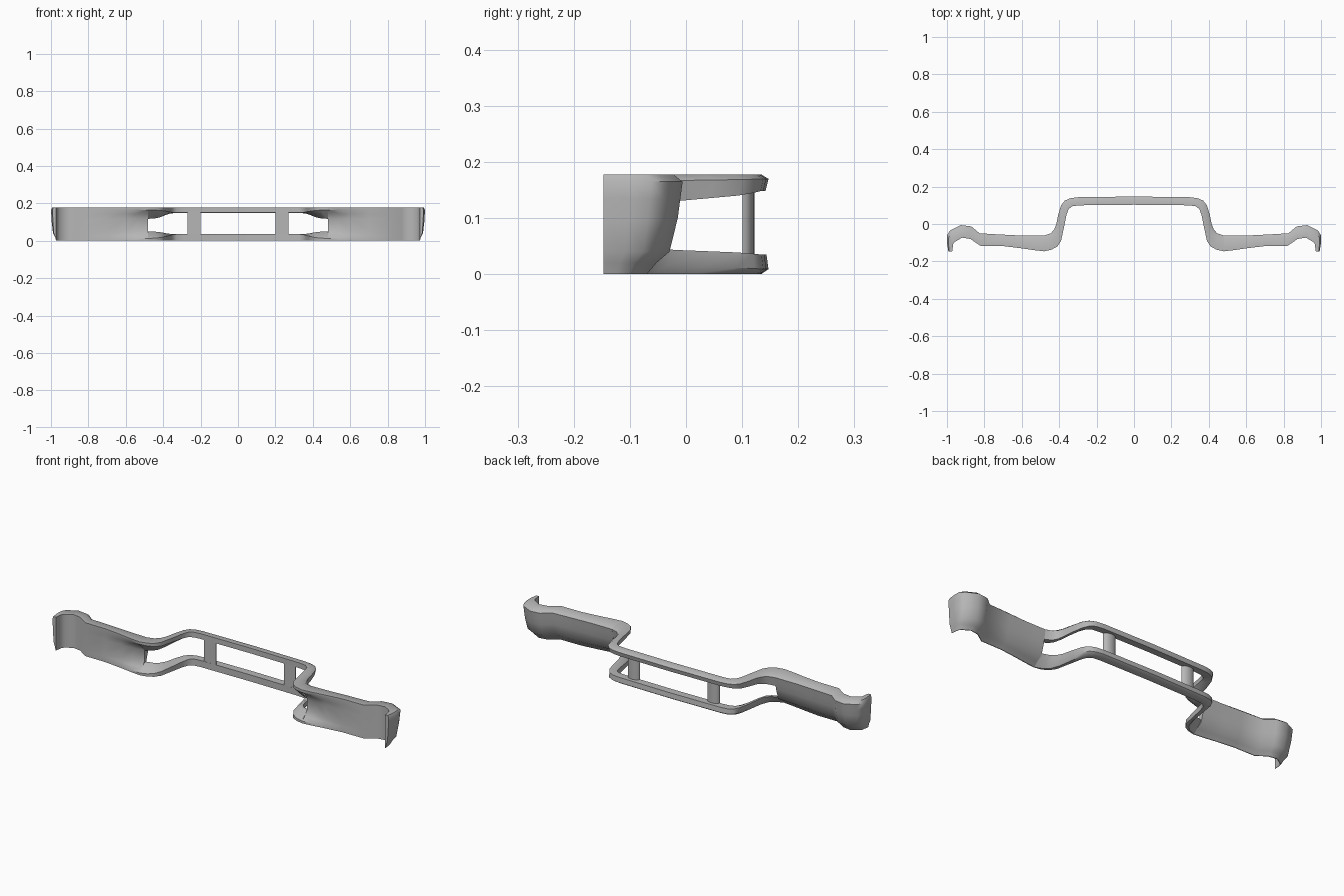
import bpy, bmesh, math

if "Cube" in bpy.data.objects:
    bpy.data.objects.remove(bpy.data.objects["Cube"])

# plan stations from tip to centre: front x, front y, back x, back y
WING = [(.972, -.147, .992, -.147), (.969, -.125, 1.0, -.10), (.966, -.105, 1.0, -.062),
        (.955, -.094, .985, -.036), (.92, -.073, .925, -.006), (.875, -.08, .87, -.013),
        (.82, -.117, .825, -.05), (.7, -.118, .7, -.057), (.6, -.13, .6, -.062),
        (.54, -.139, .54, -.062), (.48, -.146, .48, -.062)]
WING_HOLLOW = [0, 0, 0, 0, 0, 0, 0, .03, .18, .33, .5]
RAIL = [(.48, -.146, .48, -.062), (.44, -.137, .445, -.05), (.41, -.12, .427, -.03),
        (.39, -.09, .415, 0), (.375, -.02, .405, .05), (.362, .045, .39, .10),
        (.35, .08, .37, .125), (.33, .095, .34, .138), (.29, .1, .3, .143), (0, .103, 0, .147)]
RAIL_BLEND = [1, .9, .75, .55, .4, .25, .1, 0, 0, 0]

# cross-sections as (front-to-back fraction, height)
TOP_WING = [(0, .178), (.75, .178), (1, .165), (.9, .117), (.5, .117), (0, .165)]
TOP_MID = [(0, .178), (.7, .178), (1, .17), (.88, .148), (.5, .149), (0, .150)]
LOW_WING = [(0, 0), (.05, 0), (.3, .02), (.68, .05), (.5, .05), (0, .012)]
LOW_MID = [(0, 0), (.7, 0), (1, .009), (.92, .035), (.5, .035), (0, .035)]


def wing_section(c):
    return [(0, 0), (0, .012), (c * .55, .03), (c, .055), (c, .117), (c * .55, .145), (0, .165),
            (0, .178), (.75, .178), (1, .165), (.94, .135), (.87, .10), (.65, .04), (.3, .02), (.05, 0)]


def blend(a, b, s):
    return [(p[0] + (q[0] - p[0]) * s, p[1] + (q[1] - p[1]) * s) for p, q in zip(a, b)]


grey = bpy.data.materials.new("dark_grey")
grey.diffuse_color = (.47, .47, .47, 1)
grey.use_nodes = True
grey.node_tree.nodes["Principled BSDF"].inputs["Base Color"].default_value = grey.diffuse_color


def finish(name, bm):
    bmesh.ops.recalc_face_normals(bm, faces=bm.faces[:])
    me = bpy.data.meshes.new(name)
    bm.to_mesh(me)
    bm.free()
    me.materials.append(grey)
    ob = bpy.data.objects.new(name, me)
    bpy.context.collection.objects.link(ob)
    bpy.ops.object.select_all(action='DESELECT')
    ob.select_set(True)
    bpy.context.view_layer.objects.active = ob
    bpy.ops.object.shade_smooth_by_angle(angle=math.radians(42))
    m = ob.modifiers.new("mirror", 'MIRROR')
    m.merge_threshold = .0005
    return ob


def loft(name, stations, sections, caps=False):
    bm = bmesh.new()
    rings = []
    for (fx, fy, bx, by), sec in zip(stations, sections):
        rings.append([bm.verts.new((fx + (bx - fx) * t, fy + (by - fy) * t, z)) for t, z in sec])
    n = len(rings[0])
    for a, b in zip(rings, rings[1:]):
        for i in range(n):
            j = (i + 1) % n
            bm.faces.new((a[i], a[j], b[j], b[i]))
    if caps:
        bm.faces.new(rings[0])
        bm.faces.new(rings[-1])
    return finish(name, bm)


# hooked side wings
loft("side_wing", WING, [wing_section(c) for c in WING_HOLLOW], True)

# upper and lower rails around the central opening
loft("top_rail", RAIL, [blend(TOP_MID, TOP_WING, s) for s in RAIL_BLEND])
loft("bottom_rail", RAIL, [blend(LOW_MID, LOW_WING, s) for s in RAIL_BLEND])

# posts between the rails: flat front, rounded back
bm = bmesh.new()
outline = [(.235 + .035 * math.cos(math.pi * i / 10), .101 + .021 * math.sin(math.pi * i / 10))
           for i in range(11)]
face = bm.faces.new([bm.verts.new((x, y, .03)) for x, y in outline])
ext = bmesh.ops.extrude_face_region(bm, geom=[face])
bmesh.ops.translate(bm, vec=(0, 0, .123),
                    verts=[v for v in ext["geom"] if isinstance(v, bmesh.types.BMVert)])
finish("rail_post", bm)
